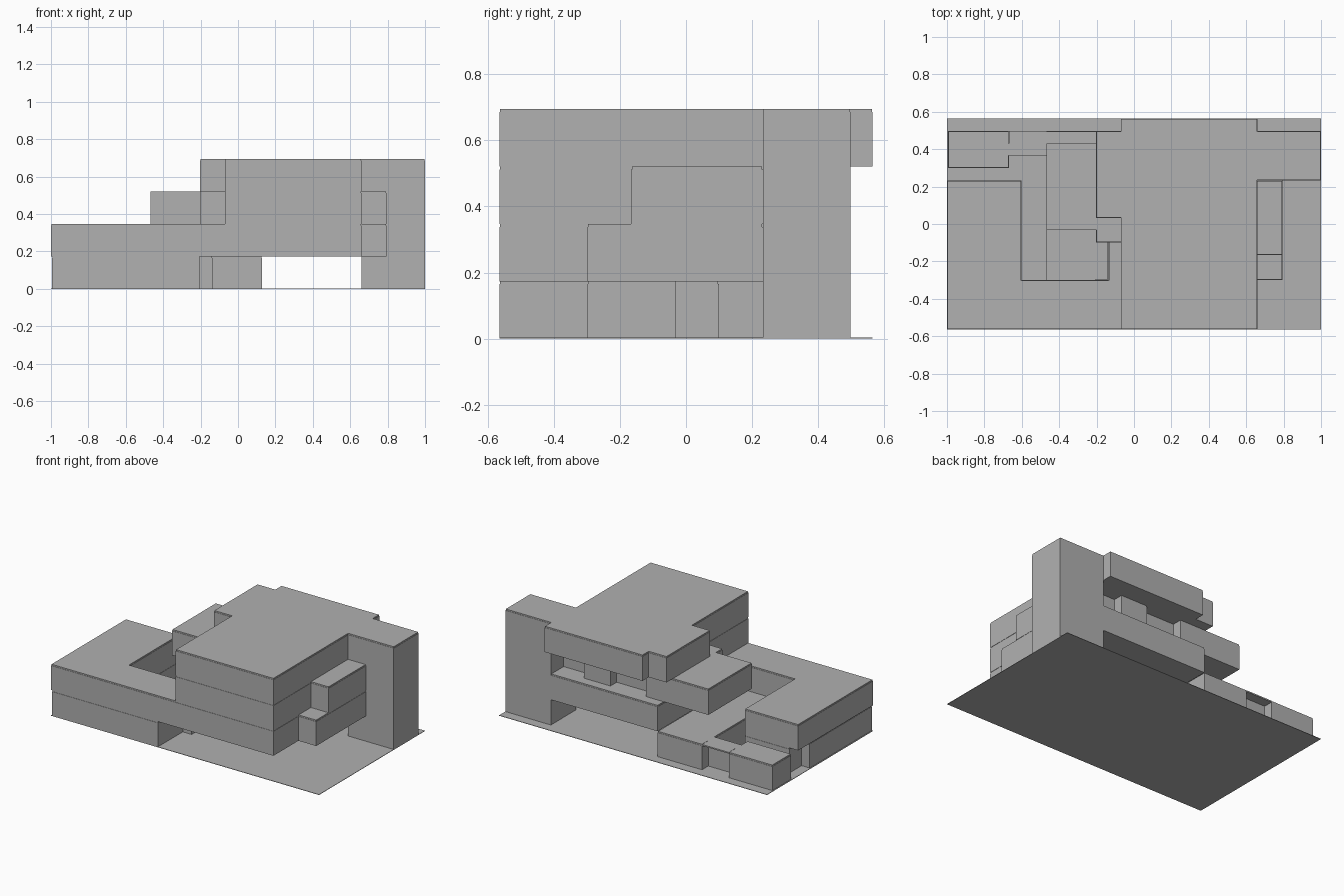
import bpy
import bmesh
from mathutils import Vector

# Remove the default cube only
default_cube = bpy.data.objects.get("Cube")
if default_cube:
    bpy.data.objects.remove(default_cube, do_unlink=True)

MODULE = 0.1328      # planning grid of the house
STOREY = 0.1737      # height of one floor
CAP = 0.009          # thickness of the roof slab
LIP = 0.003          # setback of the roof slab
WIDTH = 2.0 / MODULE # eastern limit of the plan in modules
DEPTH = 8.5          # northern limit of the plan in modules

# Single plain material
grey = bpy.data.materials.new("plain grey")
grey.use_nodes = True
colour = (0.44, 0.44, 0.44, 1.0)
grey.diffuse_color = colour
grey.node_tree.nodes["Principled BSDF"].inputs["Base Color"].default_value = colour


def to_world(point, z):
    """Convert plan modules, counted from the front corner, to world units."""
    return Vector((point[0] * MODULE - 1.0, (point[1] - DEPTH / 2) * MODULE, z))


def rect(x_min, x_max, y_min, y_max):
    return [(x_min, y_min), (x_max, y_min), (x_max, y_max), (x_min, y_max)]


def prism(name, outline, bottom, top, capped=False):
    """Extrude a plan outline, optionally finishing it with a set-back roof slab."""
    bm = bmesh.new()
    face = bm.faces.new([bm.verts.new(to_world(p, bottom)) for p in outline])

    def raise_face(source, height):
        result = bmesh.ops.extrude_face_region(bm, geom=[source])["geom"]
        verts = [g for g in result if isinstance(g, bmesh.types.BMVert)]
        bmesh.ops.translate(bm, verts=verts, vec=(0, 0, height))
        return next(g for g in result if isinstance(g, bmesh.types.BMFace))

    body_top = top - CAP if capped else top
    roof = raise_face(face, body_top - bottom)
    if capped:
        bmesh.ops.recalc_face_normals(bm, faces=bm.faces)
        bmesh.ops.inset_region(bm, faces=[roof], thickness=LIP)
        old_roof = roof
        roof = raise_face(old_roof, CAP)
        if old_roof.is_valid:
            bmesh.ops.delete(bm, geom=[old_roof], context="FACES_ONLY")
    bmesh.ops.recalc_face_normals(bm, faces=bm.faces)
    mesh = bpy.data.meshes.new(name)
    bm.to_mesh(mesh)
    bm.free()
    mesh.materials.append(grey)
    obj = bpy.data.objects.new(name, mesh)
    bpy.context.scene.collection.objects.link(obj)
    return obj


# Ground floor: front rooms, side wing, core, hall and rear rooms
ground_floor = [
    (0.05, 0), (6, 0), (6, 2), (6.5, 2), (6.5, 4), (8.5, 4), (8.5, 5),
    (6.5, 5), (6.5, 8), (4, 8), (4, 7.5), (2.5, 7.5), (2.5, 8), (0.05, 8),
    (0.05, 6.5), (2.5, 6.5), (2.5, 7), (4, 7), (4, 2), (3, 2), (3, 6),
    (0.5, 6), (0.5, 5), (0.05, 5),
]

# First floor: long front bar, side wing around the court, rear band, bay
first_floor = [
    (0, 0), (12.5, 0), (12.5, 2), (13.5, 2), (13.5, 6), (12.5, 6),
    (12.5, 8), (6.5, 8), (6.5, 2), (3, 2), (3, 6), (0, 6),
]

# Second floor: main block, cantilevered side room, rear box, smaller bay
second_floor = [
    (7, 0), (12.5, 0), (12.5, 3), (13.5, 3), (13.5, 6), (12.5, 6),
    (12.5, 7), (11, 7), (11, 7.5), (9.5, 7.5), (9.5, 7), (7.5, 7),
    (7.5, 7.5), (4, 7.5), (4, 4), (6, 4), (6, 3.5), (7, 3.5),
]

# Top floor: main block with rear overhang, joined to the tower head
top_floor = [
    (7, 0), (12.5, 0), (12.5, 6), (WIDTH, 6), (WIDTH, 8), (12.5, 8),
    (12.5, DEPTH), (7, DEPTH), (7, 8), (6, 8), (6, 4.5), (7, 4.5),
]

storeys = {
    "ground_floor": ground_floor,
    "first_floor": first_floor,
    "second_floor": second_floor,
    "top_floor": top_floor,
}
for level, (name, outline) in enumerate(storeys.items()):
    prism(name, outline, level * STOREY, (level + 1) * STOREY, capped=True)

# Stair tower below the top floor
prism("tower", rect(12.5, WIDTH, 6, 8), 0, 3 * STOREY)

# Canopy over the recessed rear entrance
prism("entrance_canopy", rect(2.5, 4, 7, 8), STOREY - CAP, STOREY)

# Thin site plate
prism("site_plate", rect(0, WIDTH, 0, DEPTH), 0, 0.003)
